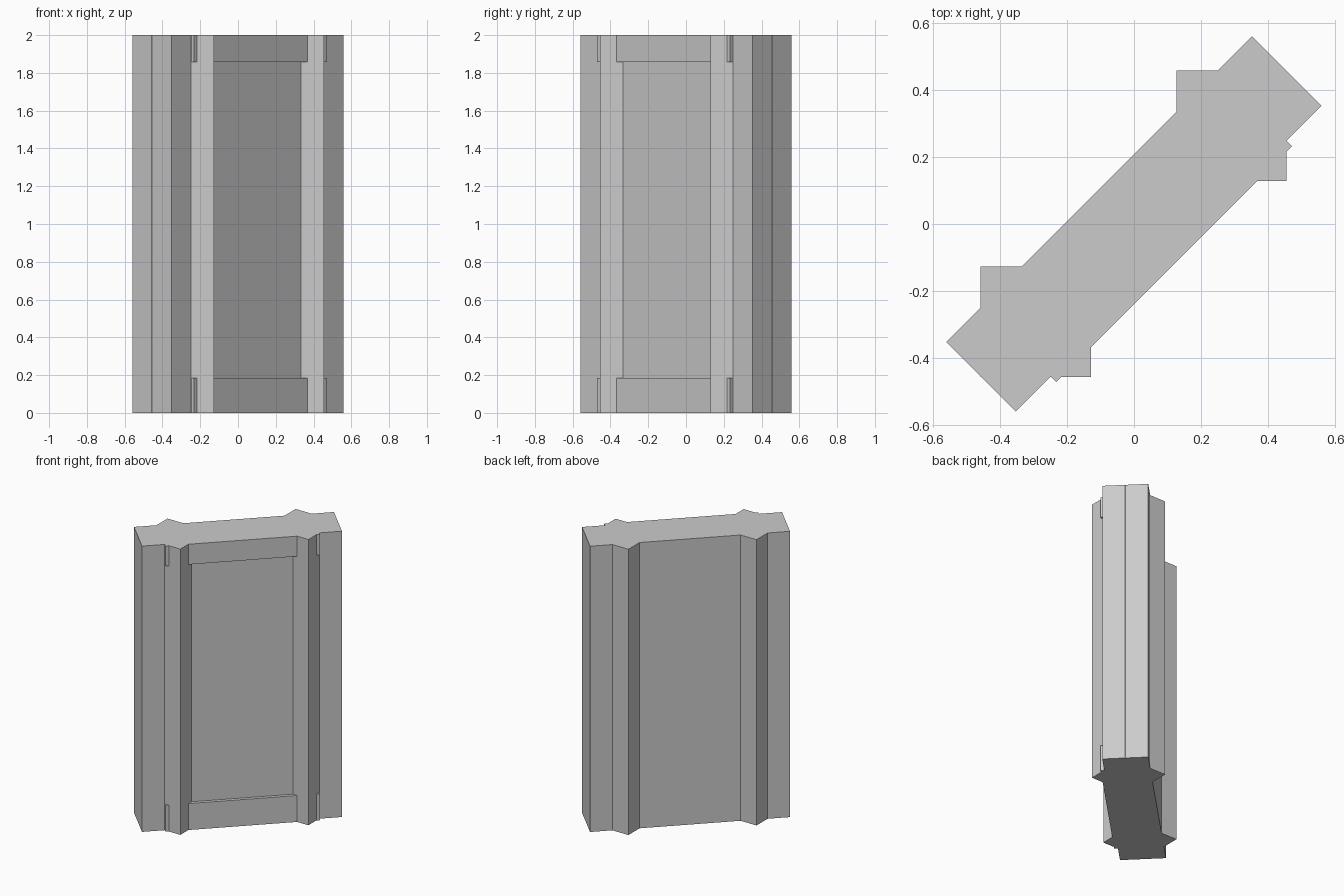
import bpy
from math import radians, sqrt
from mathutils import Matrix

if "Cube" in bpy.data.objects:
    bpy.data.objects.remove(bpy.data.objects["Cube"])

DIAG = Matrix.Rotation(radians(45), 4, 'Z')   # the wall runs diagonally


def box(name, lo, hi, frame=Matrix.Identity(4)):
    """Box between two corners, given in a local frame."""
    x0, y0, z0 = lo
    x1, y1, z1 = hi
    verts = [frame @ Matrix.Translation((x, y, z)) for z in (z0, z1)
             for x, y in ((x0, y0), (x1, y0), (x1, y1), (x0, y1))]
    faces = [(3, 2, 1, 0), (4, 5, 6, 7)]
    faces += [(i, (i + 1) % 4, (i + 1) % 4 + 4, i + 4) for i in range(4)]
    mesh = bpy.data.meshes.new(name)
    mesh.from_pydata([m.translation for m in verts], [], faces)
    obj = bpy.data.objects.new(name, mesh)
    bpy.context.collection.objects.link(obj)
    return obj


# Main wall slab
box("wall_slab", (-0.644, -0.1455, 0), (0.644, 0.147, 2), DIAG)

# Square posts, turned 45 degrees to the wall so their corners stand proud
h = 0.1645
for name, s in (("left_post", -1), ("right_post", 1)):
    cx, cy = s * 0.2915 - 0.001, s * 0.292 + 0.001
    box(name, (cx - h, cy - h, 0), (cx + h, cy + h, 2))

# Skirting and top rails, on the front face only
for name, z0, z1 in (("bottom_rail", 0, 0.185), ("top_rail", 1.858, 2)):
    box(name, (-0.497, -0.169, z0), (0.497, -0.12, z1), DIAG)
